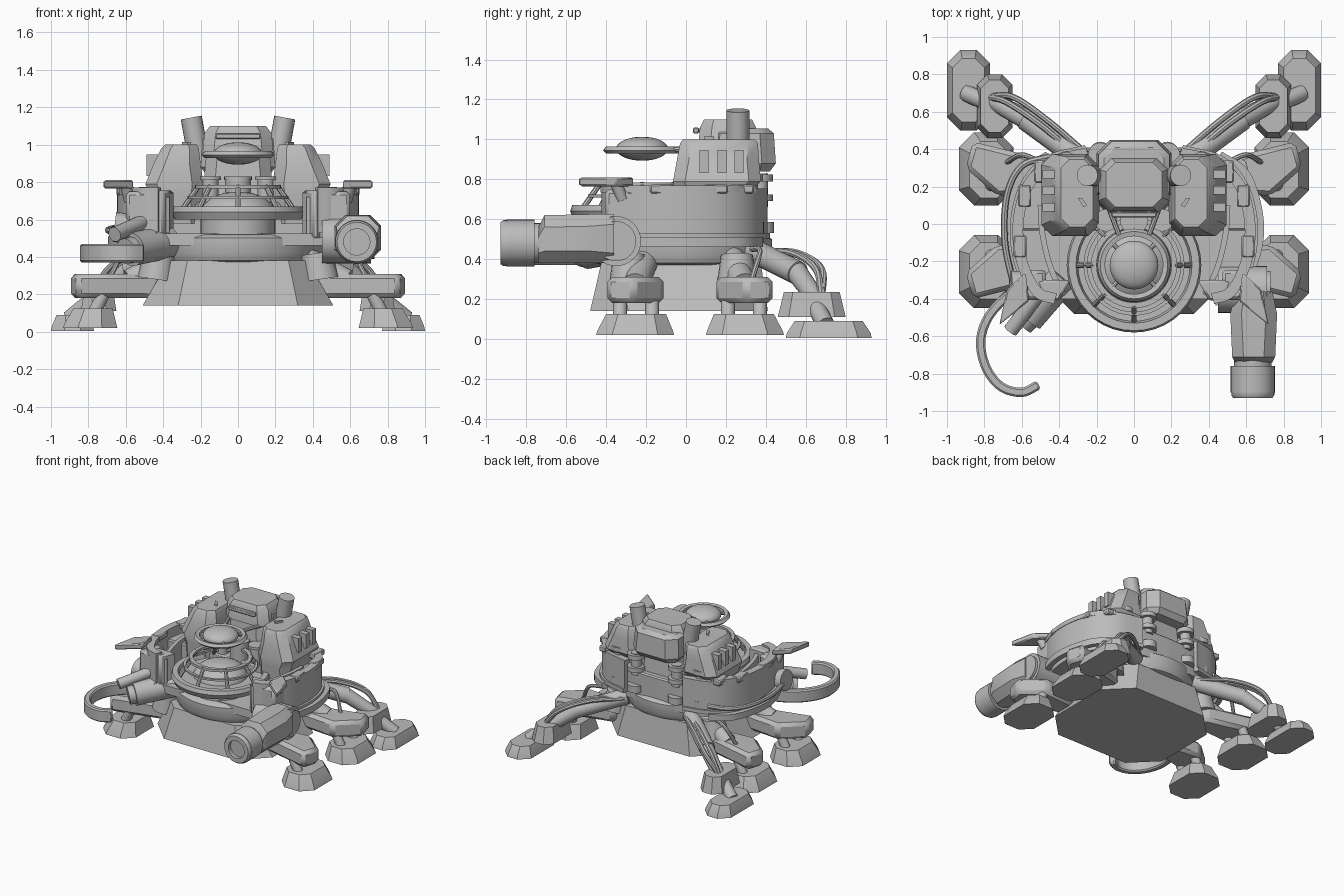
import bpy, bmesh, math
from mathutils import Vector

cube = bpy.data.objects.get("Cube")
if cube:
    bpy.data.objects.remove(cube)

grey = bpy.data.materials.new("plain grey")
grey.use_nodes = True
COL = (0.5, 0.5, 0.5, 1)
grey.diffuse_color = COL
next(n for n in grey.node_tree.nodes if n.type == 'BSDF_PRINCIPLED').inputs["Base Color"].default_value = COL


def finish(name, bm, bevel=0.0):
    bmesh.ops.recalc_face_normals(bm, faces=bm.faces)
    for e in bm.edges:
        e.smooth = not (len(e.link_faces) == 2 and e.calc_face_angle(0) > 0.6)
    for f in bm.faces:
        f.smooth = True
    me = bpy.data.meshes.new(name)
    bm.to_mesh(me)
    bm.free()
    me.materials.append(grey)
    ob = bpy.data.objects.new(name, me)
    bpy.context.collection.objects.link(ob)
    if bevel:
        m = ob.modifiers.new("chamfer", 'BEVEL')
        m.width, m.segments, m.limit_method = bevel, 1, 'ANGLE'
    return ob


def loft(name, rings, bevel=0.0, cap=True):
    bm = bmesh.new()
    vs = [[bm.verts.new(p) for p in r] for r in rings]
    n = len(vs[0])
    # an open tube joins its last ring back to the first
    for a, b in zip(vs, vs[1:] + ([] if cap else vs[:1])):
        for i in range(n):
            bm.faces.new((a[i], a[(i + 1) % n], b[(i + 1) % n], b[i]))
    if cap:
        bm.faces.new(vs[0][::-1])
        bm.faces.new(vs[-1])
    return finish(name, bm, bevel)


def octagon(cx, cy, hx, hy, c, z):
    pts = [(hx, hy - c), (hx - c, hy), (c - hx, hy), (-hx, hy - c),
           (-hx, c - hy), (c - hx, -hy), (hx - c, -hy), (hx, c - hy)]
    return [(cx + x, cy + y, z) for x, y in pts]


def slab(name, pts, z0, z1, bevel=0.0):
    return loft(name, [[(x, y, z) for x, y in pts] for z in (z0, z1)], bevel)


def block(name, x, y, z, sx, sy, sz, bevel=0.0):
    return slab(name, [(x + a * sx / 2, y + b * sy / 2) for a, b in ((-1, -1), (1, -1), (1, 1), (-1, 1))],
                z - sz / 2, z + sz / 2, bevel)


def rod(name, p0, p1, r0, r1=None, sides=20):
    p0, p1 = Vector(p0), Vector(p1)
    q = (p1 - p0).to_track_quat('Z', 'Y')
    circle = [q @ Vector((math.cos(t), math.sin(t), 0)) for t in
              (2 * math.pi * i / sides for i in range(sides))]
    return loft(name, [[p0 + c * r0 for c in circle], [p1 + c * (r1 or r0) for c in circle]])


def lathe(name, prof, cx, cy, closed=False, sides=40):
    rings = [[(cx + r * math.cos(2 * math.pi * i / sides), cy + r * math.sin(2 * math.pi * i / sides), z)
              for i in range(sides)] for r, z in prof]
    return loft(name, rings, cap=not closed)


def spline(pts, steps=6):
    p = [Vector(q) for q in pts]
    p = [2 * p[0] - p[1]] + p + [2 * p[-1] - p[-2]]
    out = []
    for a, b, c, d in zip(p, p[1:], p[2:], p[3:]):
        for i in range(steps):
            t = i / steps
            out.append(0.5 * (2 * b + (c - a) * t + (2 * a - 5 * b + 4 * c - d) * t * t
                              + (3 * b - a - 3 * c + d) * t ** 3))
    return out + [p[-2]]


def strip(name, pts, z0, z1, w, bevel=0.0):
    path = spline([(x, y, 0) for x, y in pts])
    rings = []
    for i, p in enumerate(path):
        d = path[min(i + 1, len(path) - 1)] - path[max(i - 1, 0)]
        n = Vector((-d.y, d.x, 0)).normalized() * w / 2
        rings.append([p - n + Vector((0, 0, z0)), p + n + Vector((0, 0, z0)),
                      p + n + Vector((0, 0, z1)), p - n + Vector((0, 0, z1))])
    return loft(name, rings, bevel)


def cable(name, pts, r):
    path = spline(pts)
    rings = []
    for i, p in enumerate(path):
        q = (path[min(i + 1, len(path) - 1)] - path[max(i - 1, 0)]).to_track_quat('Z', 'Y')
        rings.append([p + q @ Vector((r * math.cos(k * math.pi / 4), r * math.sin(k * math.pi / 4), 0))
                      for k in range(8)])
    return loft(name, rings)


# hull and drum
loft("hull_base", [octagon(0, -0.035, 0.51, 0.445, 0.19, 0.14), octagon(0, -0.025, 0.37, 0.4, 0.1, 0.38)])
lathe("lower_ring", [(0.4, 0.37), (0.43, 0.38), (0.45, 0.42), (0.45, 0.5), (0.42, 0.52)], 0, -0.02)
side = [(0.42, -0.4), (0.52, -0.36), (0.6, -0.2), (0.62, 0), (0.57, 0.2), (0.45, 0.33), (0.25, 0.385)]
outline = [tuple(p.xy) for p in spline([(x, y, 0) for x, y in side + [(0, 0.4)]])]
outline += [(-x, y) for x, y in outline[-2::-1]]
slab("drum_deck", outline, 0.46, 0.525)
slab("rear_deck", [p for p in outline if p[1] > -0.05], 0.5, 0.69, 0.01)

# dish, dome and cage
CX, CY = 0, -0.22
lathe("dish_pedestal", [(0.2, 0.5), (0.2, 0.6), (0.3, 0.62), (0.3, 0.64)], CX, CY)
lathe("dish_ring", [(0.29, 0.6), (0.34, 0.6), (0.36, 0.64), (0.35, 0.67), (0.31, 0.67)], CX, CY, True)
lathe("cage_top_ring", [(0.2, 0.765), (0.23, 0.765), (0.23, 0.785), (0.2, 0.785)], CX, CY, True)
lathe("cage_middle_ring", [(0.25, 0.71), (0.27, 0.71), (0.27, 0.725), (0.25, 0.725)], CX, CY, True)
lathe("lower_dome", [(0.2 * math.cos(a * math.pi / 16), 0.63 + 0.12 * math.sin(a * math.pi / 16))
                     for a in range(8)], CX, CY)
for i in range(8):
    a = i * math.pi / 4
    c, s = math.cos(a), math.sin(a)
    rod("cage_strut", (CX + 0.3 * c, CY + 0.3 * s, 0.65), (CX + 0.21 * c, CY + 0.21 * s, 0.78), 0.014, sides=8)
lathe("saucer_rim", [(0.155, 0.935), (0.18, 0.93), (0.195, 0.945), (0.18, 0.965), (0.155, 0.96)], CX, CY, True)
lathe("saucer_lens", [(max(0.13 * math.cos(a * math.pi / 16), 0.002), 0.953 + 0.06 * math.sin(a * math.pi / 16))
                      for a in range(-8, 9)], CX, CY)
for i in range(4):
    a = math.pi * (i / 2 + 0.25)
    rod("saucer_spoke", (CX, CY, 0.95), (CX + 0.17 * math.cos(a), CY + 0.17 * math.sin(a), 0.95), 0.012, sides=8)

# central pod
loft("pod_rear", [octagon(0, 0.27, 0.17, 0.15, 0.05, 0.84), octagon(0, 0.27, 0.2, 0.18, 0.07, 0.88),
                  octagon(0, 0.27, 0.19, 0.17, 0.07, 1.03), octagon(0, 0.26, 0.16, 0.15, 0.06, 1.055)])
loft("pod_cap", [octagon(0, 0.21, 0.19, 0.15, 0.06, 0.95), octagon(0, 0.21, 0.18, 0.14, 0.06, 1.06),
                 octagon(0, 0.21, 0.15, 0.12, 0.05, 1.1)])
loft("pod_core", [octagon(0, 0.2, 0.2, 0.16, 0.06, 0.6), octagon(0, 0.2, 0.17, 0.13, 0.06, 0.95)])
block("grille_bar", 0, 0.05, 1.045, 0.24, 0.03, 0.03, 0.006)
for x in (-0.08, 0.08):
    block("grille_bracket", x, 0.08, 1.045, 0.02, 0.06, 0.02)
for x in (-0.15, 0, 0.15):
    rod("front_canister", (x, 0.02, 0.6), (x, 0.02, 0.83), 0.045 if x else 0.07)
    rod("canister_lid", (x, 0.02, 0.81), (x, 0.02, 0.83), 0.06 if x else 0.075)

for s in (-1, 1):
    rod("saucer_arm", (s * 0.08, -0.06, 0.95), (s * 0.14, 0.1, 0.95), 0.014, sides=8)

    # wall, fender and rim tabs
    strip("drum_wall", [(s * x, y) for x, y in side], 0.5, 0.755, 0.05)
    strip("wall_rim", [(s * x, y) for x, y in side[:-1]], 0.735, 0.77, 0.058)
    strip("wall_band", [(s * x * 1.02, y * 1.02) for x, y in side], 0.5, 0.53, 0.06)
    inner = ((0.38, -0.38), (0.45, -0.22), (0.49, -0.05), (0.5, 0.1))
    strip("inner_wall", [(s * x, y) for x, y in inner], 0.5, 0.72, 0.03)
    fender = [(0.46, 0.37), (0.6, 0.27), (0.67, 0.05), (0.66, -0.15), (0.56, -0.4)]
    strip("side_fender", [(s * x, y) for x, y in fender], 0.46, 0.51, 0.04)
    for y, x in ((-0.12, 0.61), (0.15, 0.585), (0.28, 0.5)):
        block("rim_tab", s * x, y, 0.752, 0.07, 0.12, 0.045, 0.008)
    slab("front_cheek", [(s * x, y) for x, y in ((0.34, -0.3), (0.4, -0.41), (0.48, -0.41), (0.52, -0.3))],
         0.5, 0.755, 0.012)

    # tower, fins and chimney
    loft("tower", [octagon(s * 0.33, 0.13, 0.14, 0.18, 0.06, 0.58), octagon(s * 0.33, 0.13, 0.14, 0.19, 0.06, 0.73),
                   octagon(s * 0.34, 0.155, 0.155, 0.22, 0.06, 0.79), octagon(s * 0.325, 0.16, 0.125, 0.205, 0.06, 0.9),
                   octagon(s * 0.31, 0.165, 0.1, 0.195, 0.05, 0.98), octagon(s * 0.305, 0.165, 0.085, 0.18, 0.045, 1.0)])
    for y in (0.09, 0.18, 0.265):
        block("tower_fin", s * 0.455, y, 0.89, 0.07, 0.045, 0.115)
    rod("chimney", (s * 0.205, 0.26, 0.9), (s * 0.25, 0.26, 1.145), 0.057)
    slab("tower_vent", [(s * x, y) for x, y in ((0.25, 0.1), (0.27, 0.09), (0.3, 0.14), (0.28, 0.14))], 0.98, 1.015)

    # rear canisters
    for x, y in ((0.18, 0.37), (0.36, 0.32)):
        rod("rear_canister", (s * x, y, 0.66), (s * x, y, 0.83), 0.04)
        for z in (0.69, 0.79):
            rod("canister_collar", (s * x, y, z), (s * x, y, z + 0.035), 0.065)
        rod("lower_knob", (s * x, y + 0.01, 0.53), (s * x, y + 0.01, 0.585), 0.06)

    # shoulder blade
    slab("shoulder_blade", [(s * x, y) for x, y in ((0.58, -0.26), (0.68, -0.35), (0.72, -0.54), (0.56, -0.41))],
         0.765, 0.81, 0.008)
    rod("blade_post", (s * 0.58, -0.32, 0.7), (s * 0.6, -0.35, 0.78), 0.03)
    block("shoulder_block", s * 0.535, -0.325, 0.65, 0.13, 0.16, 0.2, 0.02)

    # four stout legs
    for y, f in ((-0.25, -1), (0.29, 1)):
        plan = ((0.9, 0.01), (0.86, 0.15), (0.62, 0.09), (0.42, 0.04), (0.38, -0.09), (0.5, -0.12), (0.73, -0.14))
        slab("leg_slab", [(s * x, y + f * d) for x, d in plan], 0.18, 0.31, 0.025)
        rod("hip_knuckle", (s * 0.44, y - 0.035, 0.28), (s * 0.42, y - 0.035, 0.42), 0.1, 0.08)
        rod("hip_strut", (s * 0.34, y * 0.8, 0.4), (s * 0.58, y, 0.27), 0.065)
        for d in (-0.08, 0.08):
            rod("ankle", (s * 0.72, y + d, 0.2), (s * 0.77, y + d, 0.1), 0.035)
        loft("foot", [octagon(s * 0.79, y + f * 0.005, 0.145, 0.195, 0.08, 0.02),
                      octagon(s * 0.79, y + f * 0.005, 0.14, 0.19, 0.08, 0.04),
                      octagon(s * 0.775, y, 0.105, 0.15, 0.06, 0.125)])

    # long rear outrigger
    rod("rear_thigh", (s * 0.28, 0.34, 0.44), (s * 0.58, 0.56, 0.33), 0.06)
    rod("rear_shin", (s * 0.56, 0.55, 0.34), (s * 0.76, 0.66, 0.19), 0.055, 0.045)
    rod("rear_ankle", (s * 0.74, 0.63, 0.2), (s * 0.9, 0.7, 0.07), 0.045)
    loft("rear_inner_foot", [octagon(s * 0.745, 0.63, 0.095, 0.17, 0.055, 0.11),
                             octagon(s * 0.745, 0.63, 0.075, 0.14, 0.045, 0.235)])
    loft("rear_outer_foot", [octagon(s * 0.885, 0.715, 0.115, 0.215, 0.07, 0.005), octagon(s * 0.885, 0.715, 0.11, 0.21, 0.07, 0.03),
                             octagon(s * 0.885, 0.715, 0.085, 0.17, 0.05, 0.09)])
    for d in (0, 0.03):
        cable("rear_cable", [(s * (0.3 - d), 0.36 + d, 0.44), (s * (0.5 - d), 0.53 + d, 0.43),
                             (s * (0.68 - d), 0.65 + d, 0.35), (s * 0.78, 0.68, 0.2)], 0.017)
    cable("leg_cable", [(s * 0.5, 0.33, 0.45), (s * 0.6, 0.37, 0.44), (s * 0.68, 0.33, 0.3)], 0.014)


# cannon arm
def cannon_ring(y, hx, z0, z1, c):
    return [(p[0], y, p[1]) for p in octagon(0.64, (z0 + z1) / 2, hx, (z1 - z0) / 2, c, 0)]


loft("cannon_housing", [cannon_ring(-0.74, 0.1, 0.38, 0.56, 0.05), cannon_ring(-0.71, 0.115, 0.38, 0.62, 0.06),
                        cannon_ring(-0.48, 0.125, 0.38, 0.625, 0.06), cannon_ring(-0.36, 0.1, 0.38, 0.625, 0.05)])
rod("cannon_barrel", (0.635, -0.9, 0.48), (0.635, -0.76, 0.48), 0.118, sides=32)
rod("cannon_neck", (0.635, -0.78, 0.48), (0.635, -0.7, 0.48), 0.1, sides=32)
lip = lathe("cannon_muzzle", [(0.07, 0), (0.105, 0), (0.115, 0.015), (0.115, 0.04), (0.07, 0.04)], 0, 0, True)
lip.rotation_euler.x = -math.pi / 2
lip.location = (0.635, -0.93, 0.48)
rod("elbow_disc", (0.45, -0.35, 0.49), (0.71, -0.35, 0.49), 0.125, sides=32)
rod("elbow_cap", (0.7, -0.35, 0.49), (0.73, -0.35, 0.49), 0.1, sides=32)

# claw arm
hook = [(-0.51, -0.86), (-0.6, -0.9), (-0.71, -0.87), (-0.79, -0.77), (-0.82, -0.63), (-0.78, -0.5), (-0.68, -0.39), (-0.56, -0.33)]
strip("claw_hook", hook, 0.37, 0.47, 0.05, 0.01)
rod("claw_arm", (-0.38, -0.28, 0.48), (-0.57, -0.5, 0.44), 0.09)
rod("claw_wrist", (-0.54, -0.47, 0.445), (-0.6, -0.53, 0.43), 0.07)
rod("claw_barrel", (-0.5, -0.36, 0.59), (-0.66, -0.57, 0.52), 0.04)
rod("claw_shoulder", (-0.48, -0.33, 0.54), (-0.66, -0.33, 0.56), 0.08)
cable("claw_hose", [(-0.45, 0.36, 0.56), (-0.6, 0.31, 0.56), (-0.68, 0.15, 0.55), (-0.69, -0.1, 0.54), (-0.64, -0.34, 0.54)], 0.018)
